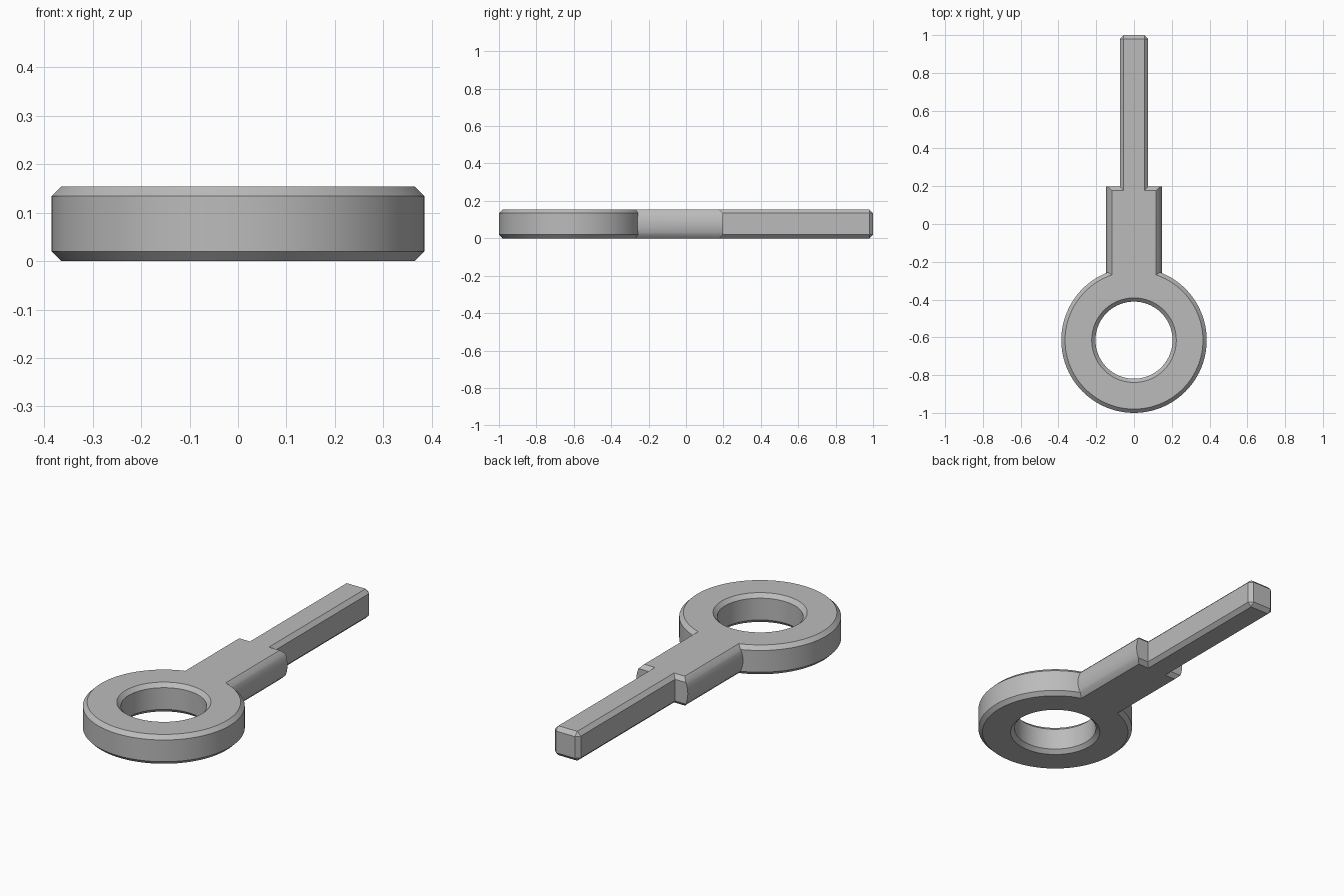
import bpy, bmesh
from math import sin, cos, asin, tau

if "Cube" in bpy.data.objects:
    bpy.data.objects.remove(bpy.data.objects["Cube"])

H = 0.154        # slab thickness
C = 0.02         # chamfer
MID = H / 2
RING_Y = -0.615

steel = bpy.data.materials.new("grey_steel")
steel.use_nodes = True
grey = (0.5, 0.5, 0.5, 1)
steel.diffuse_color = grey
steel.node_tree.nodes["Principled BSDF"].inputs["Base Color"].default_value = grey


def finish(name, bm):
    bmesh.ops.recalc_face_normals(bm, faces=bm.faces)
    mesh = bpy.data.meshes.new(name)
    bm.to_mesh(mesh)
    bm.free()
    mesh.materials.append(steel)
    ob = bpy.data.objects.new(name, mesh)
    bpy.context.collection.objects.link(ob)
    return ob


def lathe(name, profile, y, steps=96):
    """Closed ring of (radius, z) points turned about a vertical axis."""
    bm = bmesh.new()
    rows = [[bm.verts.new((r * cos(tau * i / steps), y + r * sin(tau * i / steps), z))
             for r, z in profile] for i in range(steps)]
    n = len(profile)
    for i in range(steps):
        a, b = rows[i], rows[(i + 1) % steps]
        for j in range(n):
            k = (j + 1) % n
            bm.faces.new((a[j], b[j], b[k], a[k]))
    return finish(name, bm)


def hull(name, points):
    """Convex solid from points on one quarter, mirrored in x and about mid height."""
    bm = bmesh.new()
    for x, y, z in points:
        for sx in (-1, 1):
            for sz in (-1, 1):
                bm.verts.new((sx * x, y, MID + sz * z))
    bmesh.ops.remove_doubles(bm, verts=bm.verts, dist=1e-5)
    bmesh.ops.convex_hull(bm, input=bm.verts)
    bmesh.ops.dissolve_limit(bm, angle_limit=0.01, verts=bm.verts, edges=bm.edges)
    return finish(name, bm)


# Ring with chamfered rim and hole
R, r = 0.385, 0.204
ring = lathe("ring_bolt", [(R - C, 0), (R, C), (R, H - C), (R - C, H),
                           (r + C, H), (r, H - C), (r, C), (r + C, 0)], RING_Y)

# Neck with rounded sides and chamfered shoulder
NECK_R, NECK_START, NECK_END = 0.149, -0.33, 0.198
edge = asin((MID - C) / NECK_R)
arc = [(NECK_R * cos(edge * i / 5), NECK_R * sin(edge * i / 5)) for i in range(6)]
flat = arc[-1][0] - C
neck = hull("neck", [(x, y, z) for x, z in arc for y in (NECK_START, NECK_END)]
            + [(flat, NECK_START, MID), (flat, NECK_END - C, MID)])

# Square shank with chamfered edges and tip
W, TIP = 0.075, 1.0
shank = hull("shank", [(W, 0, MID - C), (W - C, 0, MID),
                       (W, TIP - C, MID - C), (W - C, TIP - C, MID),
                       (W - C, TIP, MID - C)])

# Fuse into one solid
bpy.context.view_layer.objects.active = ring
for part in (neck, shank):
    mod = ring.modifiers.new("fuse", "BOOLEAN")
    mod.operation = "UNION"
    mod.solver = "EXACT"
    mod.object = part
    bpy.ops.object.modifier_apply(modifier=mod.name)
    bpy.data.objects.remove(part)

for ob in bpy.context.selected_objects:
    ob.select_set(False)
ring.select_set(True)
bpy.ops.object.shade_smooth_by_angle(angle=0.5)
